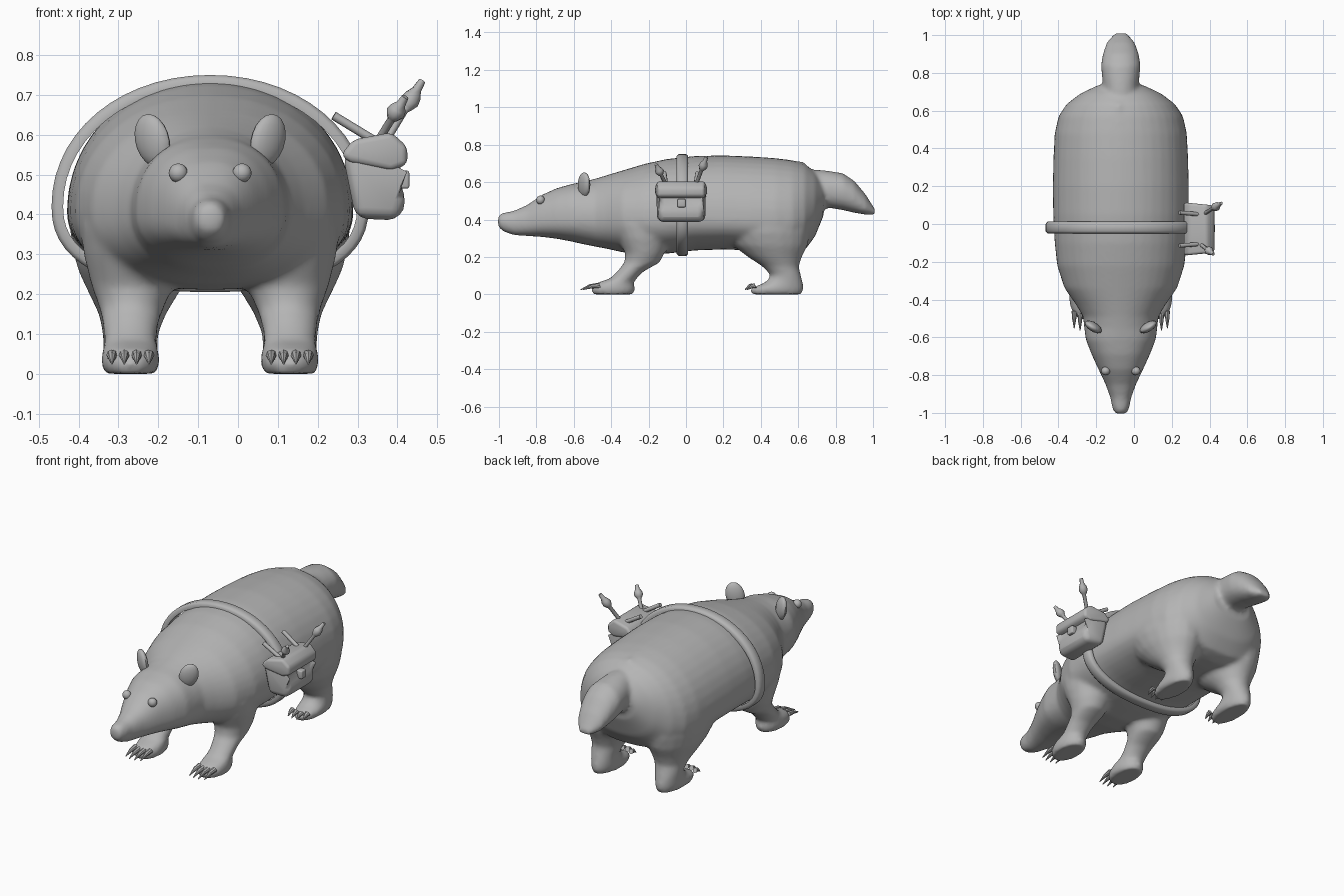
import bpy, bmesh, math
from mathutils import Vector

if "Cube" in bpy.data.objects:
    bpy.data.objects.remove(bpy.data.objects["Cube"])

CX = -0.07  # animal's own centre line
grey = bpy.data.materials.new("plain grey")
grey.diffuse_color = (0.46, 0.46, 0.46, 1)
grey.use_nodes = True
grey.node_tree.nodes["Principled BSDF"].inputs["Base Color"].default_value = grey.diffuse_color


def finish(name, bm, angle=40):
    bmesh.ops.recalc_face_normals(bm, faces=bm.faces)
    me = bpy.data.meshes.new(name)
    bm.to_mesh(me)
    bm.free()
    ob = bpy.data.objects.new(name, me)
    bpy.context.collection.objects.link(ob)
    me.materials.append(grey)
    bpy.ops.object.select_all(action='DESELECT')
    ob.select_set(True)
    bpy.context.view_layer.objects.active = ob
    bpy.ops.object.shade_smooth_by_angle(angle=math.radians(angle))
    return ob


def skin(bm, rings):
    """Bridge rings of points into a closed tube."""
    vs = [[bm.verts.new(p) for p in r] for r in rings]
    n = len(vs[0])
    for a, b in zip(vs, vs[1:]):
        for i in range(n):
            bm.faces.new((a[i], a[(i + 1) % n], b[(i + 1) % n], b[i]))
    bm.faces.new(vs[0][::-1])
    bm.faces.new(vs[-1])


def round_xz(t, e):
    """Superellipse point; a higher exponent is squarer."""
    c, s = math.cos(t), math.sin(t)
    return (math.copysign(abs(c) ** (2 / e), c), math.copysign(abs(s) ** (2 / e), s))


def loft_y(bm, sections, n=40):
    """Sections: y, half width, bottom, widest height, top."""
    rings = []
    for y, w, zb, zc, zt in sections:
        ring = []
        for i in range(n):
            t = 2 * math.pi * i / n
            c, s = round_xz(t, 2.3 if math.sin(t) < 0 or -.9 < y < -.6 else 2.05)
            ring.append((CX + w * c, y, zc + s * ((zt - zc) if s > 0 else (zc - zb))))
        rings.append(ring)
    skin(bm, rings)


def limb(bm, sections, side, n=20):
    """Sections: x offset, y, z, half width x, half depth y; stacked upward."""
    skin(bm, [[(CX + side * x + w * math.cos(2 * math.pi * i / n),
                y + d * math.sin(2 * math.pi * i / n), z) for i in range(n)]
              for x, y, z, w, d in sections])


def ball(bm, loc, size, rot=0, lean=0):
    c, s = math.cos(rot), math.sin(rot)
    for v in bmesh.ops.create_uvsphere(bm, u_segments=16, v_segments=10, radius=1)['verts']:
        x, y, z = v.co.x * size[0], v.co.y * size[1], v.co.z * size[2]
        v.co = Vector((x * c - y * s + lean * z, x * s + y * c, z)) + Vector(loc)


def rod(bm, points, n=8):
    """Tapered rod through (position, radius) points."""
    d = (Vector(points[-1][0]) - Vector(points[0][0])).normalized()
    u = d.orthogonal().normalized()
    v = d.cross(u)
    skin(bm, [[Vector(p) + r * (u * math.cos(2 * math.pi * i / n) + v * math.sin(2 * math.pi * i / n))
               for i in range(n)] for p, r in points])


# Body, head with cheeks, and tail
bm = bmesh.new()
loft_y(bm, [
    (-1.005, .03, .36, .39, .425), (-.975, .045, .335, .39, .437), (-.92, .055, .316, .385, .447),
    (-.85, .08, .312, .385, .477), (-.77, .118, .307, .395, .532), (-.69, .155, .297, .40, .568),
    (-.61, .186, .282, .405, .59), (-.55, .193, .268, .41, .602), (-.49, .20, .256, .41, .617),
    (-.43, .235, .245, .41, .635), (-.34, .298, .225, .41, .662), (-.22, .337, .21, .41, .698),
    (-.1, .35, .218, .41, .724), (.05, .358, .235, .41, .74), (.2, .36, .24, .405, .743),
    (.35, .357, .235, .40, .737), (.48, .35, .22, .40, .728), (.57, .33, .215, .40, .716),
    (.635, .287, .235, .42, .697), (.69, .215, .31, .46, .655), (.735, .12, .42, .50, .60)])
loft_y(bm, [(.55, .09, .42, .55, .65), (.7, .09, .46, .56, .667), (.77, .098, .462, .56, .659),
            (.84, .105, .45, .55, .647), (.90, .095, .436, .52, .607), (.96, .075, .426, .47, .535),
            (1.01, .035, .423, .44, .455)])
# Rump tuft
rod(bm, [((CX - .01, .52, .69), .035), ((CX - .01, .64, .69), .018)])
for s in (-1, 1):
    # Front leg, shoulder and paw
    limb(bm, [(.20, -.39, 0, .066, .11), (.20, -.39, .03, .075, .12), (.20, -.38, .06, .07, .10),
              (.20, -.335, .085, .066, .072), (.20, -.30, .12, .07, .07), (.197, -.235, .17, .083, .095),
              (.195, -.22, .22, .103, .105), (.19, -.225, .30, .128, .14), (.19, -.23, .37, .135, .165),
              (.17, -.22, .45, .13, .16)], s)
    # Hind leg, thigh and foot
    limb(bm, [(.20, .485, 0, .062, .135), (.20, .485, .03, .072, .145), (.20, .525, .065, .068, .10),
              (.20, .535, .10, .07, .08), (.195, .505, .15, .085, .098), (.192, .475, .20, .112, .145),
              (.192, .45, .26, .14, .20), (.195, .43, .33, .155, .235), (.195, .42, .41, .157, .25)], s)
body = finish("badger_body", bm, 60)
m = body.modifiers.new("blend", 'REMESH')
m.mode = 'VOXEL'
m.voxel_size = .012
m.use_smooth_shade = True
m = body.modifiers.new("soften", 'SMOOTH')
m.factor = .5
m.iterations = 8

# Ears
bm = bmesh.new()
for s in (-1, 1):
    ball(bm, (CX + s * .145, -.545, .586), (.05, .024, .066), s * .58, s * .15)
finish("ears", bm)

# Eyes
bm = bmesh.new()
for s in (-1, 1):
    ball(bm, (CX + s * .08, -.778, .504), (.024, .023, .024))
finish("eyes", bm)

# Claws
bm = bmesh.new()
for s in (-1, 1):
    for k in range(4):
        x = CX + s * .2 + (k - 1.5) * .031
        mid = .012 * (k in (1, 2))
        for y, length in ((-.46 - mid, .092), (.372 - mid, .045)):
            rod(bm, [((x, y, .047), .014), ((x, y - length * .45, .043), .011),
                     ((x, y - length, .025), .002)])
finish("claws", bm)

# Strap around the belly
bm = bmesh.new()
N = 56
loops = []
for i in range(N):
    t = 2 * math.pi * i / N
    c, s = round_xz(t, 2.35 if math.sin(t) < 0 else 2.05)
    h = .325 if s > 0 else .21
    ring = []
    for off, y in ((-.005, -.05), (-.024, -.048), (-.024, .010), (-.005, .012), (.005, 0), (.005, -.038)):
        ring.append(bm.verts.new((CX + (.393 + off) * c, y, .42 + (h + off) * s)))
    loops.append(ring)
for a, b in zip(loops, loops[1:] + loops[:1]):
    for j in range(6):
        bm.faces.new((a[j], a[(j + 1) % 6], b[(j + 1) % 6], b[j]))
finish("strap", bm, 60)


def side_profile(name, outline, y0, y1, bevel, taper=0):
    """Outline in x, z pushed along y, narrowed outward, with rounded edges."""
    bm = bmesh.new()
    x0 = min(x for x, z in outline)
    skin(bm, [[(x, y + d * taper * (x - x0), z) for x, z in outline] for y, d in ((y0, 1), (y1, -1))])
    bmesh.ops.bevel(bm, geom=bm.edges[:], offset=bevel, segments=3, profile=.5, affect='EDGES',
                    clamp_overlap=True)
    return finish(name, bm, 60)


# Pouch, flap and buckle
side_profile("pouch", [(.262, .555), (.295, .39), (.405, .385), (.425, .44), (.395, .50), (.395, .57)],
             -.162, .11, .03, .12)
side_profile("pouch_flap", [(.258, .55), (.29, .588), (.385, .606), (.425, .57), (.425, .525),
                            (.385, .51), (.28, .53)], -.168, .115, .02, .1)
side_profile("buckle", [(.395, .465), (.43, .465), (.43, .51), (.395, .51)], -.045, -.003, .006)

# Sticks and budded twigs
bm = bmesh.new()
for y, y2 in ((-.105, -.115), (.05, .06)):
    rod(bm, [((.36, y, .575), .011), ((.24, y2, .648), .011)])
for a, b in (((.33, -.09, .55), (.42, -.16, .695)), ((.35, .04, .55), (.462, .11, .735))):
    a, b = Vector(a), Vector(b)
    rod(bm, [(a.lerp(b, t), r) for t, r in
             ((0, .01), (.6, .01), (.64, .016), (.72, .024), (.8, .021), (.88, .012), (1, .009))])
finish("twigs", bm, 60)
